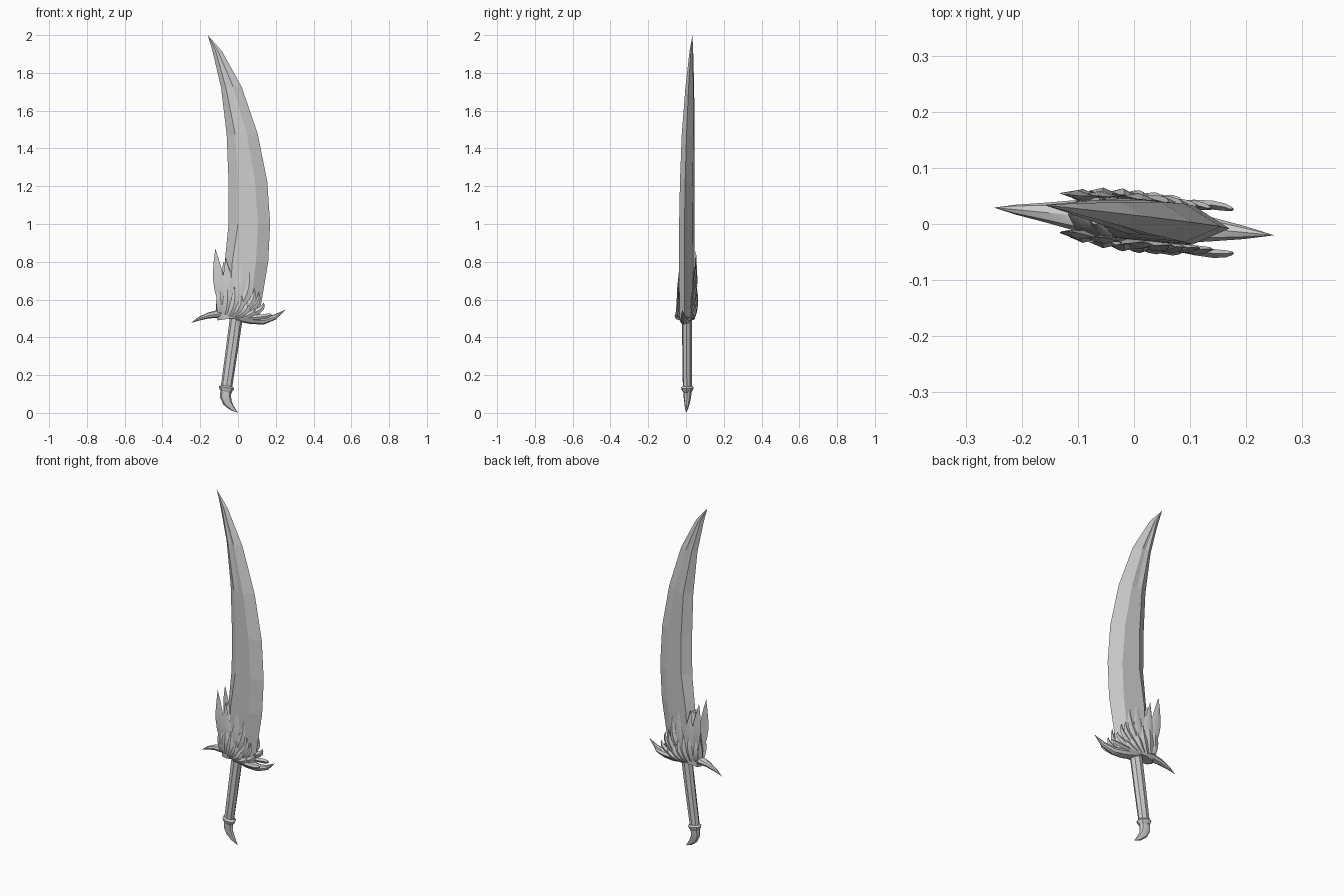
import bpy, bmesh, math
from mathutils import Vector

steel = bpy.data.materials.new("grey steel")
steel.diffuse_color = (0.6, 0.6, 0.6, 1)


def loft(name, rings, smooth=True):
    """Skin a list of equal-length rings, cap both ends, lean into the sword's plane."""
    bm = bmesh.new()
    rows = [[bm.verts.new((x, y - 0.1 * x + 0.009 * z, z)) for x, y, z in r] for r in rings]
    n = len(rows[0])
    for a, b in zip(rows, rows[1:]):
        for i in range(n):
            j = (i + 1) % n
            bm.faces.new((a[i], a[j], b[j], b[i]))
    bm.faces.new(rows[0][::-1])
    bm.faces.new(rows[-1])
    bmesh.ops.remove_doubles(bm, verts=bm.verts, dist=0.0004)
    bmesh.ops.recalc_face_normals(bm, faces=bm.faces)
    me = bpy.data.meshes.new(name)
    bm.to_mesh(me)
    bm.free()
    me.materials.append(steel)
    ob = bpy.data.objects.new(name, me)
    bpy.context.collection.objects.link(ob)
    if smooth:
        bpy.ops.object.select_all(action='DESELECT')
        ob.select_set(True)
        bpy.context.view_layer.objects.active = ob
        bpy.ops.object.shade_smooth_by_angle(angle=math.radians(35))
    return ob


def sweep(name, path, widths, depths, n=8):
    """Elliptical tube along a path lying in the sword's plane."""
    pts = [Vector(p) for p in path]
    rings = []
    for i, p in enumerate(pts):
        t = pts[min(i + 1, len(pts) - 1)] - pts[max(i - 1, 0)]
        side = Vector((t.z, 0, -t.x)).normalized()
        rings.append([p + side * widths[i] * math.cos(a) + Vector((0, depths[i] * math.sin(a), 0))
                      for a in (2 * math.pi * k / n for k in range(n))])
    return loft(name, rings)


def feather(name, base, tip, w, off, side):
    """Curved, ridged blade-like plume lying on one face of the sword."""
    (bx, bz), (tx, tz) = base, tip
    cx, cz = tx + 0.015, bz + 0.4 * (tz - bz)          # swings out, then up
    path = []
    for k in range(7):
        s = k / 6
        a, b, c = (1 - s) ** 2, 2 * s * (1 - s), s * s
        y = off * (0.75 + 0.25 * math.sin(math.pi * min(s * 1.3, 1) / 1.3))
        path.append((a * bx + b * cx + c * tx, side * y, a * bz + b * cz + c * tz))
    prof = (0.6, 0.85, 1, 1, 0.8, 0.45, 0)
    sweep(name, path, [w * q for q in prof], [0.008 * q for q in prof], 4)


# Blade: z, spine, spine ridge, edge ridge, cutting edge, half thickness, groove
rows = [(0.50, -0.085, -0.05, 0.058, 0.11, 0.033, 1),
        (0.80, -0.07, -0.03, 0.095, 0.16, 0.035, 1),
        (1.00, -0.05, 0.0, 0.105, 0.17, 0.035, 1),
        (1.225, -0.05, 0.0, 0.09, 0.155, 0.034, 1),
        (1.475, -0.06, -0.015, 0.047, 0.105, 0.031, 1),
        (1.725, -0.09, -0.065, -0.025, 0.02, 0.021, 0.75),
        (1.915, -0.135, -0.118, -0.106, -0.085, 0.009, 0.9),
        (2.0, -0.16, -0.16, -0.16, -0.16, 0, 1)]
rings = []
for z, l, rl, rr, r, h, g in rows:
    m = (rl + rr) / 2
    rings.append([(l, 0, z), (rl, -h, z), (m, -h * g, z), (rr, -h, z),
                  (r, 0, z), (rr, h, z), (m, h * g, z), (rl, h, z)])
loft("blade", rings, smooth=False)

# Grip, collar and claw pommel
sweep("grip", [(-0.062, 0, 0.13), (-0.036, 0, 0.31), (-0.008, 0, 0.51)],
      (0.030, 0.032, 0.034), (0.024, 0.026, 0.026))
sweep("collar", [(-0.065, 0, 0.112), (-0.063, 0, 0.122), (-0.061, 0, 0.134), (-0.060, 0, 0.143)],
      (0.030, 0.036, 0.041, 0.030), (0.024, 0.030, 0.033, 0.024))
sweep("claw_pommel", [(-0.064, 0, 0.12), (-0.066, 0, 0.085), (-0.056, 0, 0.055),
                      (-0.032, 0, 0.026), (0, 0, 0)],
      (0.029, 0.030, 0.024, 0.014, 0), (0.022, 0.020, 0.015, 0.009, 0))

# Guard: drooping horn on the spine side, rising horn on the edge side
sweep("guard_left_horn", [(0.06, 0, 0.51), (-0.02, 0, 0.52), (-0.09, 0, 0.526), (-0.155, 0, 0.516),
                          (-0.21, 0, 0.497), (-0.25, 0, 0.475)],
      (0.012, 0.026, 0.022, 0.016, 0.009, 0), (0.025, 0.036, 0.030, 0.018, 0.009, 0))
sweep("guard_right_horn", [(-0.07, 0, 0.52), (0.0, 0, 0.508), (0.07, 0, 0.492), (0.135, 0, 0.488),
                           (0.195, 0, 0.507), (0.25, 0, 0.546)],
      (0.012, 0.024, 0.022, 0.020, 0.014, 0), (0.025, 0.036, 0.032, 0.022, 0.012, 0))

# Wing root wrapped round the spine
sweep("wing_root", [(-0.035, 0, 0.50), (-0.045, 0, 0.57), (-0.045, 0, 0.66), (-0.05, 0, 0.74),
                    (-0.07, 0, 0.80)],
      (0.075, 0.073, 0.055, 0.035, 0.01), (0.038, 0.042, 0.040, 0.034, 0.015), 10)

# Plumes on both faces: base, tip, half width, distance from the middle plane
plumes = [((-0.075, 0.56), (-0.12, 0.87), 0.030, 0.036),
          ((-0.06, 0.55), (-0.065, 0.82), 0.027, 0.040),
          ((-0.04, 0.53), (0.015, 0.80), 0.026, 0.042),
          ((-0.03, 0.52), (0.06, 0.75), 0.024, 0.042),
          ((-0.02, 0.51), (0.085, 0.66), 0.022, 0.042),
          ((-0.01, 0.51), (0.11, 0.64), 0.018, 0.040),
          ((0.0, 0.505), (0.135, 0.585), 0.016, 0.040),
          ((0.01, 0.50), (0.175, 0.525), 0.013, 0.043),
          # short covering row
          ((-0.095, 0.53), (-0.10, 0.68), 0.024, 0.040),
          ((-0.07, 0.52), (-0.06, 0.70), 0.024, 0.046),
          ((-0.05, 0.51), (-0.02, 0.67), 0.022, 0.048),
          ((-0.035, 0.51), (0.015, 0.63), 0.020, 0.048),
          ((-0.02, 0.505), (0.05, 0.59), 0.018, 0.047),
          ((-0.01, 0.50), (0.085, 0.555), 0.015, 0.046)]
for side, label in ((-1, "front"), (1, "back")):
    for i, (b, t, w, off) in enumerate(plumes):
        feather(f"{label}_feather_{i + 1}", b, t, w, off, side)
